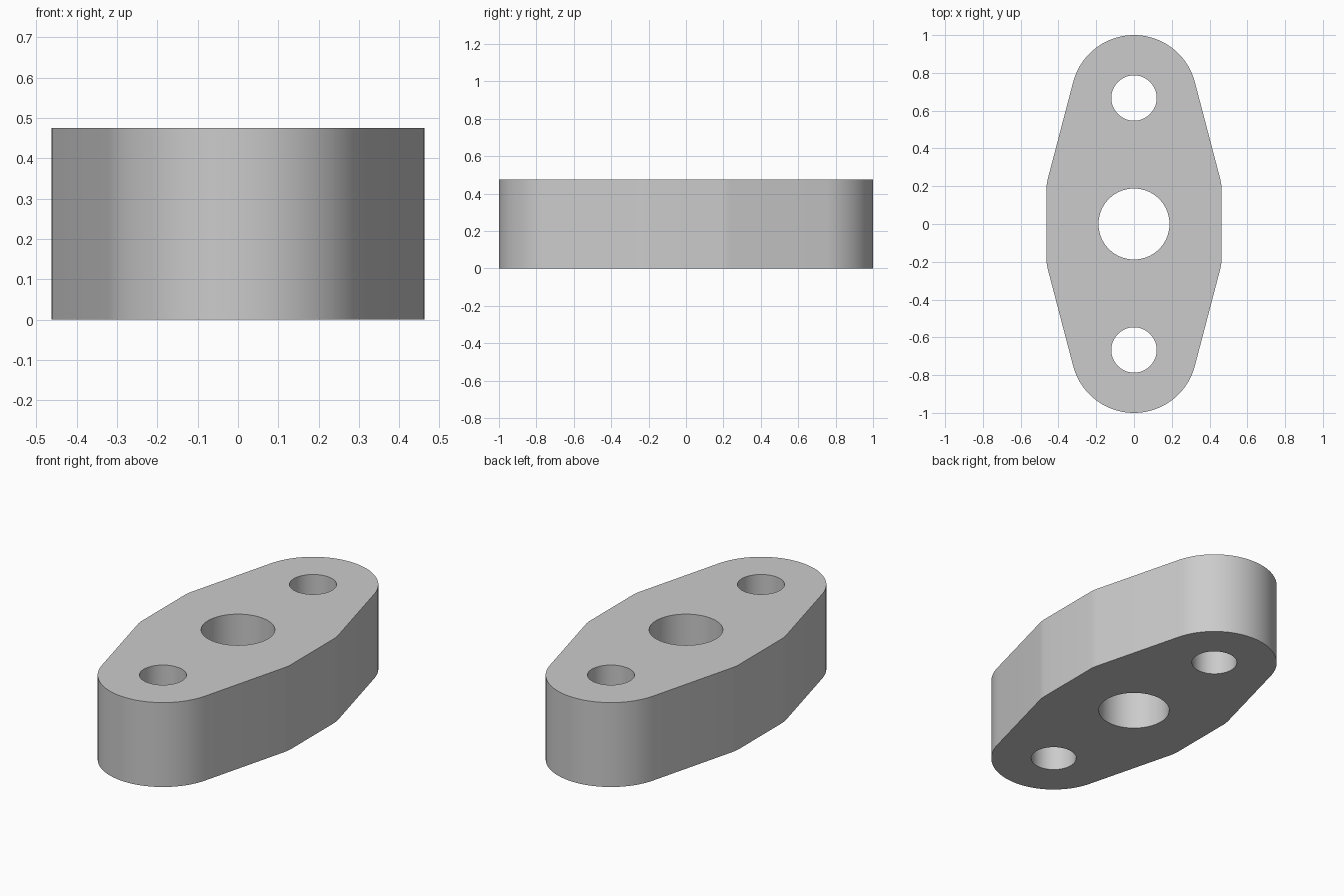
import bpy, bmesh
from math import cos, sin, pi, radians

cube = bpy.data.objects.get("Cube")
if cube:
    bpy.data.objects.remove(cube, do_unlink=True)

HEIGHT = 0.475
BOLT_Y = 0.667       # bolt hole and rounded end centre
END_RADIUS = 0.333
HALF_WIDTH = 0.463
TANGENT = radians(14.5)  # where the end arc meets the tapered side


def circle(y, radius, count=64):
    return [(radius * cos(2 * pi * i / count), y + radius * sin(2 * pi * i / count))
            for i in range(count)]


# Outline: flat waist, softened corner, tapered side and rounded end, turned twice
steps = 40
half = [(HALF_WIDTH, 0.193), (HALF_WIDTH - 0.0015, 0.215), (HALF_WIDTH - 0.006, 0.237)]
for i in range(steps + 1):
    a = TANGENT + (pi - 2 * TANGENT) * i / steps
    half.append((END_RADIUS * cos(a), BOLT_Y + END_RADIUS * sin(a)))
half += [(-x, y) for x, y in reversed(half[:3])]
outline = half + [(-x, -y) for x, y in half]

# Plate face with three holes, extruded upward
bm = bmesh.new()
loops = [outline, circle(0, 0.188), circle(BOLT_Y, 0.12), circle(-BOLT_Y, 0.12)]
for loop in loops:
    verts = [bm.verts.new((x, y, 0)) for x, y in loop]
    for a, b in zip(verts, verts[1:] + verts[:1]):
        bm.edges.new((a, b))
bmesh.ops.triangle_fill(bm, edges=bm.edges[:], use_beauty=True, normal=(0, 0, 1))
extruded = bmesh.ops.extrude_face_region(bm, geom=bm.faces[:], use_keep_orig=True)
top = [g for g in extruded["geom"] if isinstance(g, bmesh.types.BMVert)]
bmesh.ops.translate(bm, verts=top, vec=(0, 0, HEIGHT))
bmesh.ops.recalc_face_normals(bm, faces=bm.faces[:])

mesh = bpy.data.meshes.new("flange_plate")
bm.to_mesh(mesh)
bm.free()
plate = bpy.data.objects.new("flange_plate", mesh)
bpy.context.collection.objects.link(plate)

# Plain grey material
grey = bpy.data.materials.new("light_grey")
grey.use_nodes = True
colour = (0.6, 0.6, 0.6, 1)
grey.diffuse_color = colour
grey.node_tree.nodes["Principled BSDF"].inputs["Base Color"].default_value = colour
mesh.materials.append(grey)

# Smooth round walls with crisp rims
bpy.ops.object.select_all(action="DESELECT")
plate.select_set(True)
bpy.context.view_layer.objects.active = plate
bpy.ops.object.shade_smooth_by_angle(angle=radians(30))
